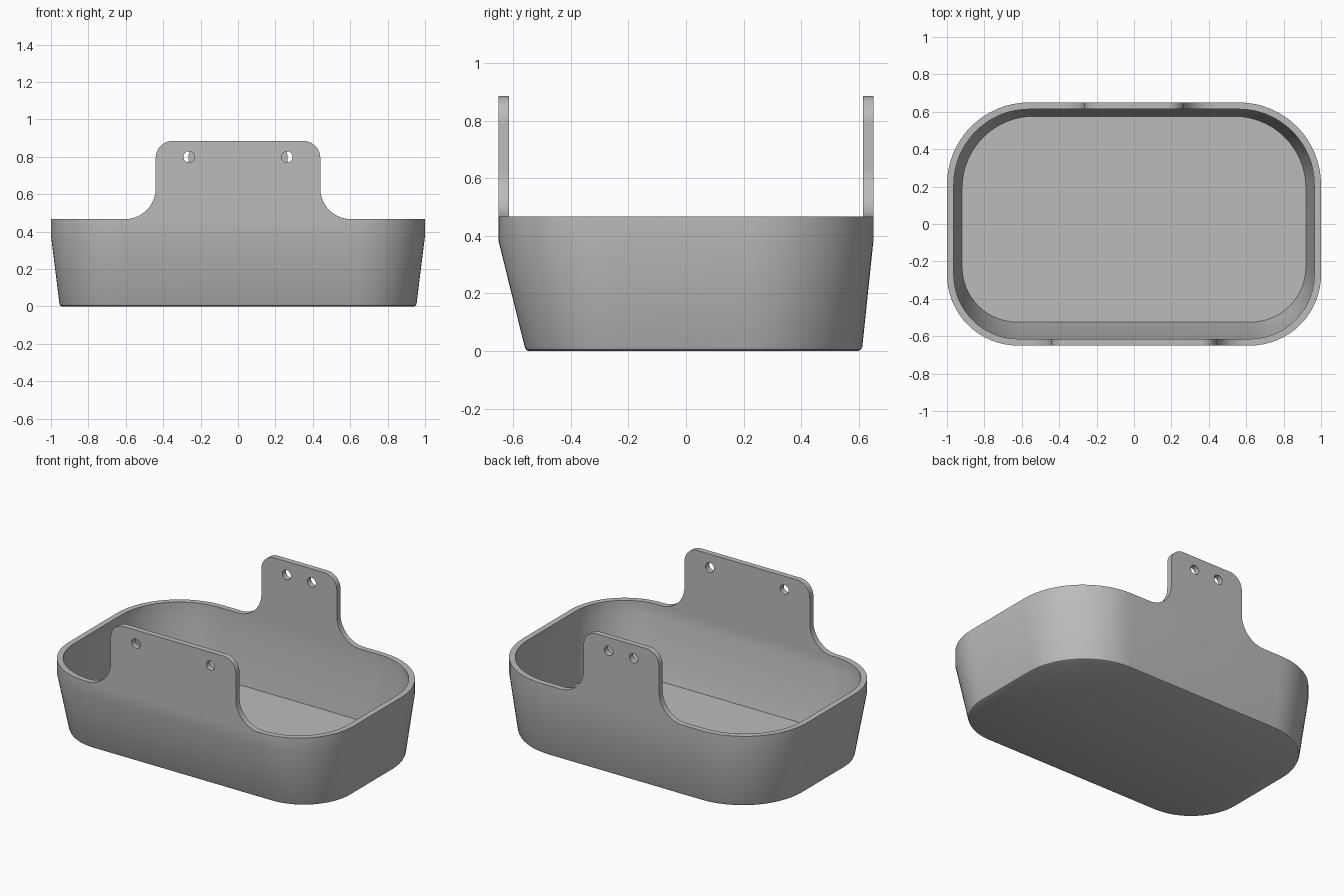
import bpy, bmesh
from math import cos, sin, pi, radians

cube = bpy.data.objects.get("Cube")
if cube:
    bpy.data.objects.remove(cube)

grey = bpy.data.materials.new("plain grey")
grey.use_nodes = True
GREY = (0.5, 0.5, 0.5, 1)
grey.diffuse_color = GREY
grey.node_tree.nodes["Principled BSDF"].inputs["Base Color"].default_value = GREY

RIM, TOP, WALL = 0.467, 0.885, 0.036
FRONT, BACK = -0.65, 0.65


def arc(cx, cy, r, start, end, n=16):
    return [(cx + r * cos(radians(start + (end - start) * i / n)),
             cy + r * sin(radians(start + (end - start) * i / n)))
            for i in range(n + 1)]


def ring(half_x, front, back, r_front, r_back, inset=0):
    """Rounded rectangle with separate front and back corner radii."""
    hx, f, b = half_x - inset, front + inset, back - inset
    rf, rb = r_front - inset, r_back - inset
    return (arc(hx - rb, b - rb, rb, 0, 90) + arc(rb - hx, b - rb, rb, 90, 180)
            + arc(rf - hx, f + rf, rf, 180, 270) + arc(hx - rf, f + rf, rf, 270, 360))


def finish(obj):
    bpy.ops.object.select_all(action='DESELECT')
    obj.select_set(True)
    bpy.context.view_layer.objects.active = obj
    bpy.ops.object.shade_smooth_by_angle(angle=radians(30))


def link(name, data):
    obj = bpy.data.objects.new(name, data)
    bpy.context.collection.objects.link(obj)
    return obj


# Tray: lofted up the outside, over the rim and down to the inner floor
upper = (1.0, FRONT, BACK, 0.38, 0.44)
lower = (0.955, -0.56, 0.612, 0.33, 0.42)
sections = [(0, lower, 0.015), (0.005, lower, 0.005), (0.016, lower, 0),
            (0.38, upper, 0), (RIM, upper, 0),
            (RIM, upper, WALL), (0.38, upper, WALL), (0.035, lower, WALL)]
bm = bmesh.new()
loops = [[bm.verts.new((x, y, z)) for x, y in ring(*shape, inset)]
         for z, shape, inset in sections]
for a, b in zip(loops, loops[1:]):
    for i in range(len(a)):
        j = (i + 1) % len(a)
        bm.faces.new((a[i], a[j], b[j], b[i]))
bm.faces.new(loops[0][::-1])
bm.faces.new(loops[-1])
bmesh.ops.recalc_face_normals(bm, faces=bm.faces)
mesh = bpy.data.meshes.new("tray")
bm.to_mesh(mesh)
bm.free()
mesh.materials.append(grey)
finish(link("tray", mesh))


def hanging_tab(name, half, hole_x, y):
    """Upright plate with flared foot, rounded top and two screw holes."""
    flare, corner = 0.165, 0.09
    right = (arc(half + flare, RIM + flare, flare, 270, 180)
             + arc(half - corner, TOP - corner, corner, 0, 90))
    outline = right + [(-x, z) for x, z in reversed(right)]
    holes = [arc(s * hole_x, 0.8, 0.03, 0, 345, 23) for s in (-1, 1)]
    curve = bpy.data.curves.new(name + "_outline", 'CURVE')
    curve.dimensions = '2D'
    curve.fill_mode = 'BOTH'
    curve.extrude = WALL / 2
    for points in [outline] + holes:
        spline = curve.splines.new('POLY')
        spline.points.add(len(points) - 1)
        for p, (x, z) in zip(spline.points, points):
            p.co = (x, z, 0, 1)
        spline.use_cyclic_u = True
    source = link(name + "_outline", curve)
    bpy.context.view_layer.update()
    plate = bpy.data.meshes.new_from_object(
        source.evaluated_get(bpy.context.evaluated_depsgraph_get()))
    bpy.data.objects.remove(source)
    # Weld the caps to the sides
    bm = bmesh.new()
    bm.from_mesh(plate)
    bmesh.ops.remove_doubles(bm, verts=bm.verts, dist=0.0001)
    bmesh.ops.recalc_face_normals(bm, faces=bm.faces)
    bm.to_mesh(plate)
    bm.free()
    plate.materials.clear()
    plate.materials.append(grey)
    obj = link(name, plate)
    obj.rotation_euler.x = pi / 2
    obj.location.y = y
    finish(obj)


hanging_tab("front_tab", 0.44, 0.262, FRONT + WALL / 2)
hanging_tab("back_tab", 0.265, 0.088, BACK - WALL / 2)
